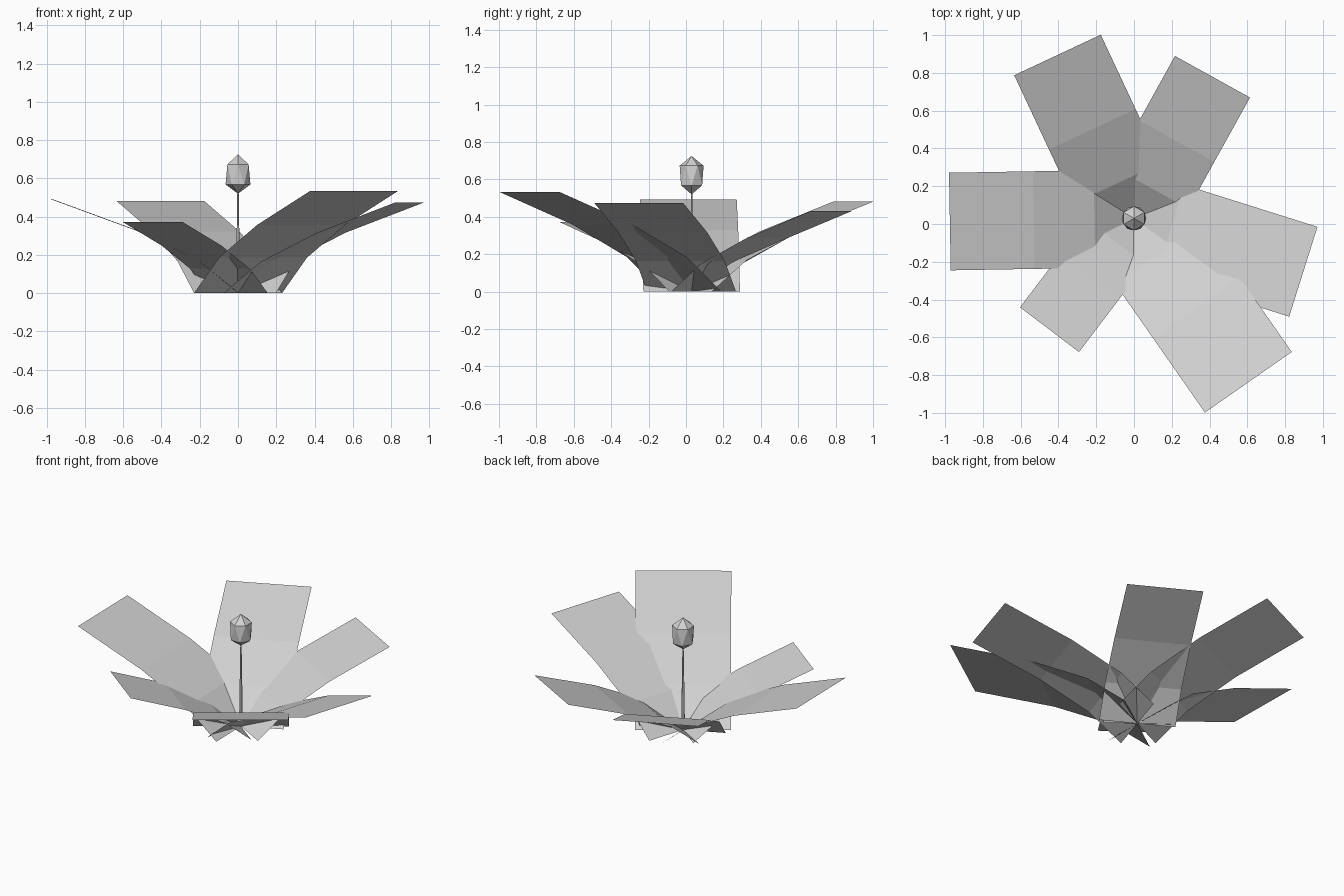
import bpy, bmesh
from math import radians, cos, sin, pi
from mathutils import Matrix, Vector

cube = bpy.data.objects.get("Cube")
if cube:
    bpy.data.objects.remove(cube, do_unlink=True)

grey = bpy.data.materials.new("pale_grey")
grey.use_nodes = True
colour = (0.64, 0.64, 0.64, 1)
grey.diffuse_color = colour
grey.node_tree.nodes["Principled BSDF"].inputs["Base Color"].default_value = colour

CENTRE = Vector((0, 0.03, 0))


def finish(name, bm):
    mesh = bpy.data.meshes.new(name)
    bm.to_mesh(mesh)
    bm.free()
    mesh.materials.append(grey)
    obj = bpy.data.objects.new(name, mesh)
    bpy.context.collection.objects.link(obj)
    return obj


def petal(name, angle, length):
    # Constant-width strip bent along an arching profile
    profile = [(0, 0), (0.215, 0.175), (0.545, 0.337), (1, 0.504)]
    half = 0.265
    bm = bmesh.new()
    rows = [[bm.verts.new((r, s * half, z)) for s in (-1, 1)] for r, z in profile]
    for (a, b), (c, d) in zip(rows, rows[1:]):
        bm.faces.new((a, c, d, b))
    place = (Matrix.Translation(CENTRE) @ Matrix.Rotation(radians(angle), 4, 'Z')
             @ Matrix.Scale(length, 4))
    bm.transform(place)
    return finish(name, bm)


# Petals of different sizes around the centre
for name, angle, length in [
    ("back_right_petal", 115.1, 0.955),
    ("back_left_petal", 61, 0.857),
    ("left_petal", -17.5, 0.94),
    ("front_left_petal", -55.1, 1.058),
    ("front_right_petal", 232.8, 0.74),
    ("right_petal", 181, 0.975),
]:
    petal(name, angle, length)

# Thin tapering stem
bm = bmesh.new()
bmesh.ops.create_cone(bm, cap_ends=True, segments=5, radius1=0.012, radius2=0.004,
                      depth=0.53, matrix=Matrix.Translation(CENTRE + Vector((0, 0, 0.265))))
finish("stem", bm)

# Faceted bud: two twisted hexagons with pointed ends
bm = bmesh.new()


def ring(radius, z, turn):
    return [bm.verts.new(CENTRE + Vector((radius * cos(turn + i * pi / 3),
                                          radius * sin(turn + i * pi / 3), z)))
            for i in range(6)]


low, high = ring(0.065, 0.568, 0), ring(0.064, 0.673, pi / 6)
bottom = bm.verts.new(CENTRE + Vector((0, 0, 0.52)))
top = bm.verts.new(CENTRE + Vector((0, 0, 0.725)))
for i in range(6):
    j = (i + 1) % 6
    bm.faces.new((bottom, low[j], low[i]))
    bm.faces.new((low[i], low[j], high[i]))
    bm.faces.new((low[j], high[j], high[i]))
    bm.faces.new((high[i], high[j], top))
finish("bud", bm)
